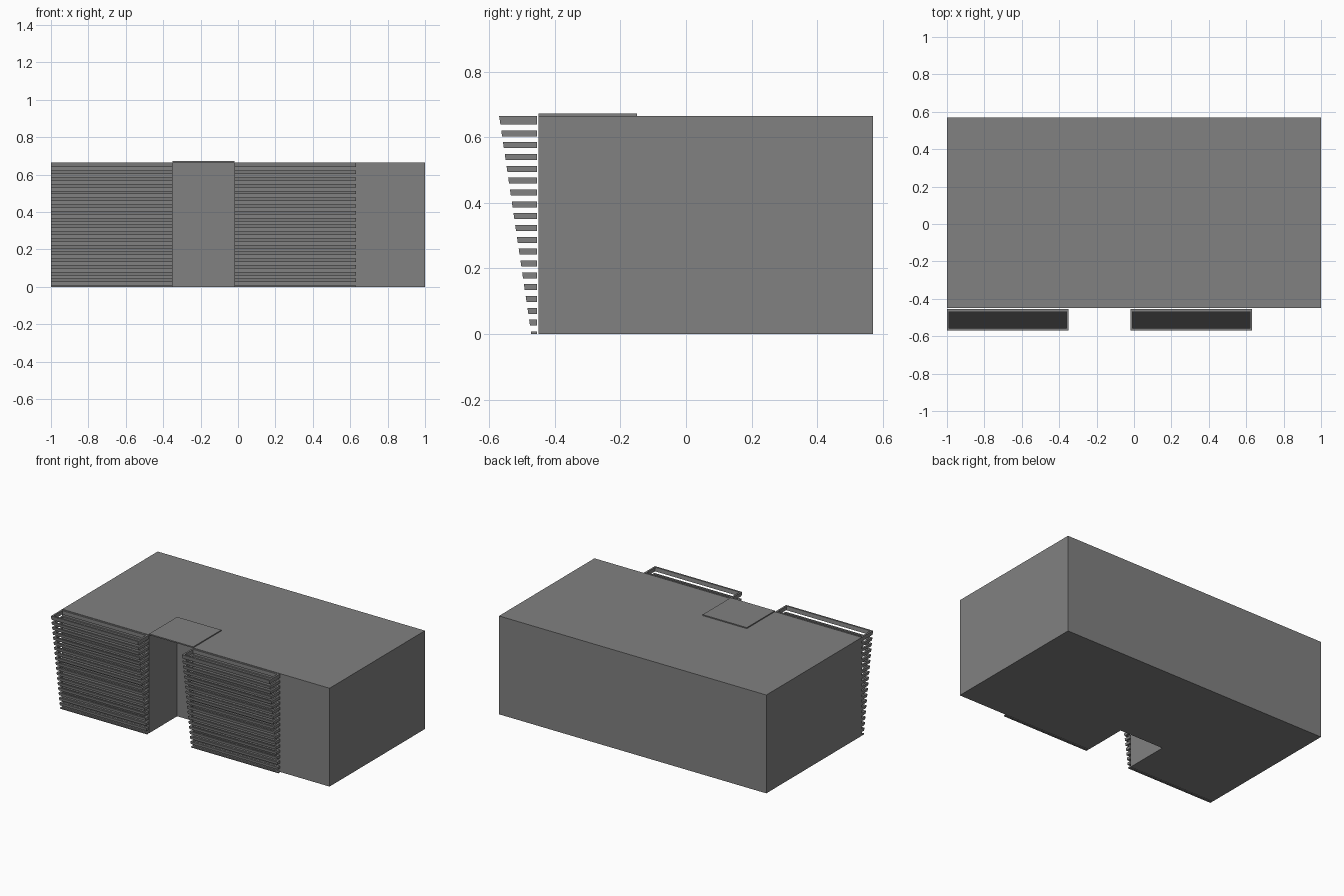
import bpy, bmesh

if "Cube" in bpy.data.objects:
    bpy.data.objects.remove(bpy.data.objects["Cube"])

H = 0.665          # block height
FRONT = -0.45      # main facade

# Dark grey for every part
GREY = bpy.data.materials.new("dark_grey")
GREY.diffuse_color = (0.22, 0.22, 0.22, 1)
GREY.use_nodes = True
GREY.node_tree.nodes["Principled BSDF"].inputs["Base Color"].default_value = GREY.diffuse_color


def finish(bm, name):
    bmesh.ops.recalc_face_normals(bm, faces=bm.faces)
    mesh = bpy.data.meshes.new(name)
    bm.to_mesh(mesh)
    bm.free()
    mesh.materials.append(GREY)
    obj = bpy.data.objects.new(name, mesh)
    bpy.context.collection.objects.link(obj)
    return obj


def prism(name, outline, z0, z1):
    bm = bmesh.new()
    face = bm.faces.new([bm.verts.new((x, y, z0)) for x, y in outline])
    ext = bmesh.ops.extrude_face_region(bm, geom=[face], use_keep_orig=True)
    for v in ext["geom"]:
        if isinstance(v, bmesh.types.BMVert):
            v.co.z = z1
    return finish(bm, name)


# Main block with an entrance recess in the front
prism("building_block", [(-1, FRONT), (-0.35, FRONT), (-0.35, -0.15), (-0.02, -0.15),
                         (-0.02, FRONT), (1, FRONT), (1, 0.57), (-1, 0.57)], 0, H)

# Thin roof slab covering the recess
prism("entrance_roof", [(-0.35, FRONT), (-0.02, FRONT), (-0.02, -0.15), (-0.35, -0.15)],
      H - 0.001, 0.672)


def slat_ring(bm, x0, x1, z0, z1):
    """Closed rectangular bar whose front leans outward with height."""
    back, t = -0.455, 0.012
    loops = []
    for z in (z0, z1):
        front = -0.472 - 0.098 * z / H
        ty = min(t, (back - front) / 2.3)
        for dx, dy in ((0, 0), (t, ty)):
            loops.append([bm.verts.new(p) for p in (
                (x0 + dx, front + dy, z), (x1 - dx, front + dy, z),
                (x1 - dx, back - dy, z), (x0 + dx, back - dy, z))])
    lo_out, lo_in, hi_out, hi_in = loops
    for a, b in ((lo_out, hi_out), (hi_out, hi_in), (hi_in, lo_in), (lo_in, lo_out)):
        for i in range(4):
            j = (i + 1) % 4
            bm.faces.new((a[i], a[j], b[j], b[i]))


# Two leaning louvre screens, each a stack of 19 slats
for name, x0, x1 in (("left_louvres", -1, -0.35), ("right_louvres", -0.02, 0.632)):
    bm = bmesh.new()
    for k in range(19):
        bottom = 0.639 - 0.0361 * k
        top = H if k == 0 else bottom + 0.0185
        slat_ring(bm, x0, x1, max(bottom, 0), top)
    finish(bm, name)
